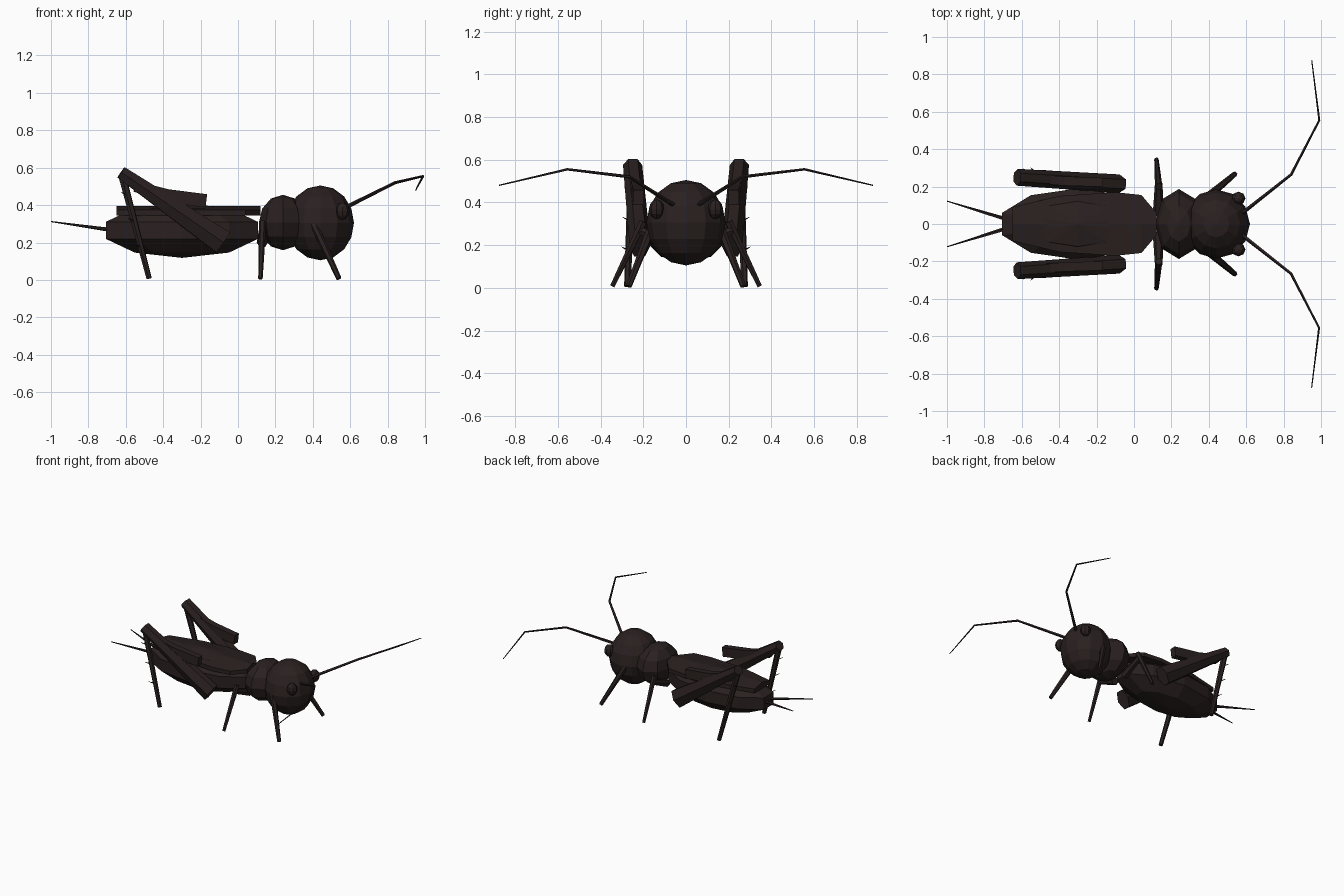
import bpy, bmesh, math
from mathutils import Vector

if "Cube" in bpy.data.objects:
    bpy.data.objects.remove(bpy.data.objects["Cube"])

mat = bpy.data.materials.new("dark brown")
mat.diffuse_color = (0.023, 0.0148, 0.0145, 1)
mat.use_nodes = True
mat.node_tree.nodes["Principled BSDF"].inputs["Base Color"].default_value = mat.diffuse_color


def finish(name, bm):
    bmesh.ops.recalc_face_normals(bm, faces=bm.faces[:])
    me = bpy.data.meshes.new(name)
    bm.to_mesh(me)
    bm.free()
    me.materials.append(mat)
    ob = bpy.data.objects.new(name, me)
    bpy.context.collection.objects.link(ob)
    return ob


def ball(name, centre, radii, segs, rings):
    bm = bmesh.new()
    bmesh.ops.create_uvsphere(bm, u_segments=segs, v_segments=rings, radius=1)
    for v in bm.verts:
        v.co = Vector(centre) + Vector(a * b for a, b in zip(v.co, radii))
    return finish(name, bm)


def limb(name, path, radii, side=1, sides=6, turn=0.0):
    """Tapered tube along a path; each radius is (sideways, upward)."""
    pts = [Vector((x, y * side, z)) for x, y, z in path]
    bm = bmesh.new()
    loops = []
    for i, p in enumerate(pts):
        d = (pts[min(i + 1, len(pts) - 1)] - pts[max(i - 1, 0)]).normalized()
        u = d.cross(Vector((0, 0, 1))).normalized()
        w = u.cross(d)
        ru, rw = radii[i] if isinstance(radii[i], tuple) else (radii[i],) * 2
        angles = [2 * math.pi * k / sides + turn for k in range(sides)]
        loops.append([bm.verts.new(p + u * ru * math.cos(a) + w * rw * math.sin(a))
                      for a in angles])
    for a, b in zip(loops, loops[1:]):
        for k in range(sides):
            j = (k + 1) % sides
            bm.faces.new((a[k], a[j], b[j], b[k]))
    bm.faces.new(loops[0])
    bm.faces.new(loops[-1])
    return finish(name, bm)


# Body
ball("head", (0.44, 0, 0.305), (0.18, 0.185, 0.2), 12, 8)
ball("thorax", (0.24, 0, 0.307), (0.128, 0.187, 0.148), 8, 6)
ball("abdomen", (-0.3, 0, 0.265), (0.45, 0.2, 0.147), 10, 5)

# Folded wings: flat plate with a low central ridge
half = [(0.12, 0.06), (0.04, 0.155), (-0.1, 0.17), (-0.4, 0.15), (-0.65, 0.09)]
bm = bmesh.new()
outline = half + [(x, -y) for x, y in reversed(half)]
low = [bm.verts.new((x, y, 0.345)) for x, y in outline]
high = [bm.verts.new((x, y, 0.375)) for x, y in outline]
n = len(outline)
ridge = [bm.verts.new((x, 0, 0.395)) for x, _ in half]
bm.faces.new(low)
for k in range(n):
    j = (k + 1) % n
    bm.faces.new((low[k], low[j], high[j], high[k]))
for k in range(len(half) - 1):
    bm.faces.new((high[k], high[k + 1], ridge[k + 1], ridge[k]))
    bm.faces.new((high[n - 1 - k], ridge[k], ridge[k + 1], high[n - 2 - k]))
bm.faces.new((high[0], ridge[0], high[n - 1]))
bm.faces.new((high[4], high[5], ridge[4]))
finish("wings", bm)

for s, side in ((-1, "right"), (1, "left")):
    ball(side + "_eye", (0.558, s * 0.137, 0.368), (0.038, 0.036, 0.046), 8, 6)
    limb(side + "_antenna",
         [(0.58, 0.06, 0.39), (0.84, 0.265, 0.52), (0.99, 0.555, 0.555), (0.95, 0.875, 0.48)],
         [0.011, 0.008, 0.006, 0.003], s, 5)
    limb(side + "_tail_feeler", [(-0.70, 0.03, 0.27), (-1, 0.122, 0.312)],
         [0.011, 0.003], s, 5)
    # Walking legs
    limb(side + "_front_leg", [(0.40, 0.15, 0.31), (0.54, 0.268, 0.007)],
         [0.022, 0.014], s, 6)
    limb(side + "_middle_leg", [(0.132, 0.2, 0.31), (0.12, 0.345, 0.007)],
         [0.02, 0.012], s, 6)
    limb(side + "_middle_hip", [(0.13, 0.05, 0.2), (0.132, 0.22, 0.27)],
         [0.03, 0.02], s, 6)
    # Jumping leg with upper muscle and spines
    limb(side + "_hind_thigh", [(-0.625, 0.25, 0.575), (-0.08, 0.215, 0.2)],
         [(0.045, 0.038), (0.05, 0.075)], s, 6)
    limb(side + "_hind_thigh_muscle", [(-0.55, 0.24, 0.5), (-0.38, 0.23, 0.45), (-0.17, 0.223, 0.423)],
         [(0.03, 0.04), (0.035, 0.05), (0.034, 0.05)], s, 4, math.pi / 4)
    knee, foot = Vector((-0.62, 0.25, 0.56)), Vector((-0.475, 0.275, 0.007))
    limb(side + "_hind_shin", [knee, foot], [0.022, 0.015], s, 6)
    for i, t in enumerate((0.2, 0.45, 0.7)):
        p = knee.lerp(foot, t)
        limb(f"{side}_shin_spine_{i + 1}", [p, p + Vector((-0.035, 0.035, 0.02))],
             [0.006, 0.001], s, 4)
